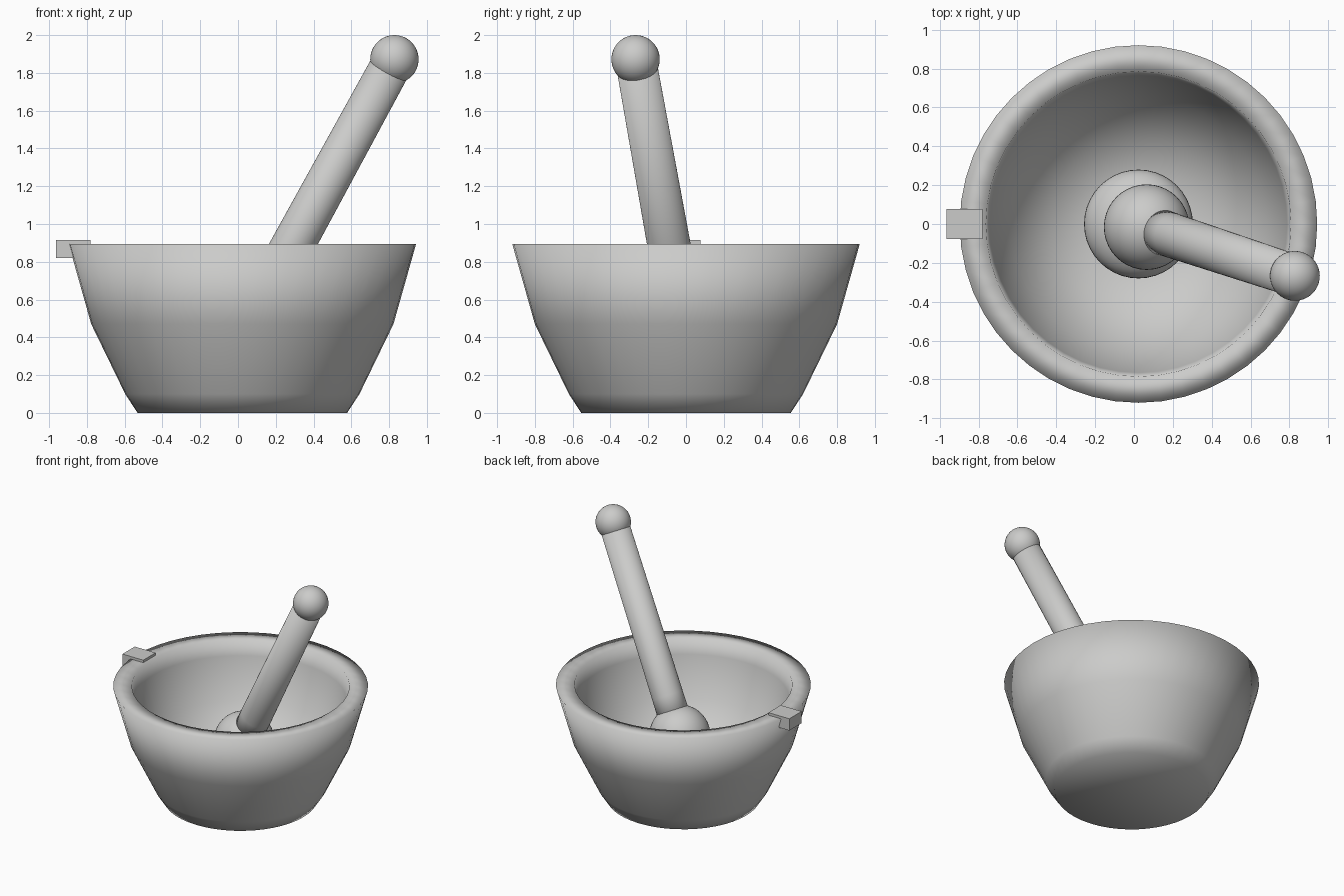
import bpy, math
from mathutils import Vector

if "Cube" in bpy.data.objects:
    bpy.data.objects.remove(bpy.data.objects["Cube"])

stone = bpy.data.materials.new("grey_stone")
stone.diffuse_color = (0.6, 0.6, 0.59, 1)
stone.use_nodes = True
stone.node_tree.nodes["Principled BSDF"].inputs["Base Color"].default_value = stone.diffuse_color


def finish(obj, name, smooth=True):
    obj.name = name
    obj.data.materials.append(stone)
    for p in obj.data.polygons:
        p.use_smooth = smooth
    return obj


def lathe(name, profile, steps=48):
    """Spin (radius, height) points about z; end points on the axis become poles."""
    verts, rings, faces = [], [], []
    for r, z in profile:
        n = 1 if r == 0 else steps
        rings.append([len(verts) + i % n for i in range(steps)])
        for i in range(n):
            a = 2 * math.pi * i / steps
            verts.append((r * math.cos(a), r * math.sin(a), z))
    for a, b in zip(rings, rings[1:]):
        for i in range(steps):
            j = (i + 1) % steps
            f = [a[i], a[j], b[j], b[i]]
            faces.append(list(dict.fromkeys(f)))
    mesh = bpy.data.meshes.new(name)
    mesh.from_pydata(verts, [], faces)
    obj = bpy.data.objects.new(name, mesh)
    bpy.context.collection.objects.link(obj)
    return finish(obj, name)


def ball(name, loc, r, squash=1.0):
    bpy.ops.mesh.primitive_uv_sphere_add(segments=40, ring_count=24, radius=r, location=loc)
    obj = finish(bpy.context.object, name)
    obj.scale.z = squash
    return obj


# Mortar bowl: outer wall up, over the rim, down the hollow
bowl = lathe("mortar_bowl", [
    (0, 0), (0.555, 0), (0.62, 0.1), (0.80, 0.47), (0.92, 0.895),
    (0.785, 0.895), (0.765, 0.78), (0.66, 0.47), (0.45, 0.23), (0.25, 0.165), (0, 0.15)])
bowl.location.x = 0.023

# Low mound in the middle of the bowl
ball("grinding_mound", (0.023, 0, 0.25), 0.28, 0.6)

# Pestle: head, tapered handle and end knob along one tilted axis
low, high = Vector((0.065, -0.016, 0.475)), Vector((0.828, -0.267, 1.872))
axis = high - low
ball("pestle_head", low, 0.22)
ball("pestle_knob", high, 0.128)
length = axis.length
handle = lathe("pestle_handle", [(0, 0.12), (0.117, 0.12), (0.115, 0.3),
                                 (0.108, length), (0, length)])
handle.location = low
handle.rotation_euler = axis.to_track_quat('Z', 'Y').to_euler()

# Small block lip on the left of the rim
bpy.ops.mesh.primitive_cube_add(size=1, location=(-0.872, 0, 0.868))
lip = finish(bpy.context.object, "pouring_lip", smooth=False)
lip.scale = (0.184, 0.155, 0.094)
